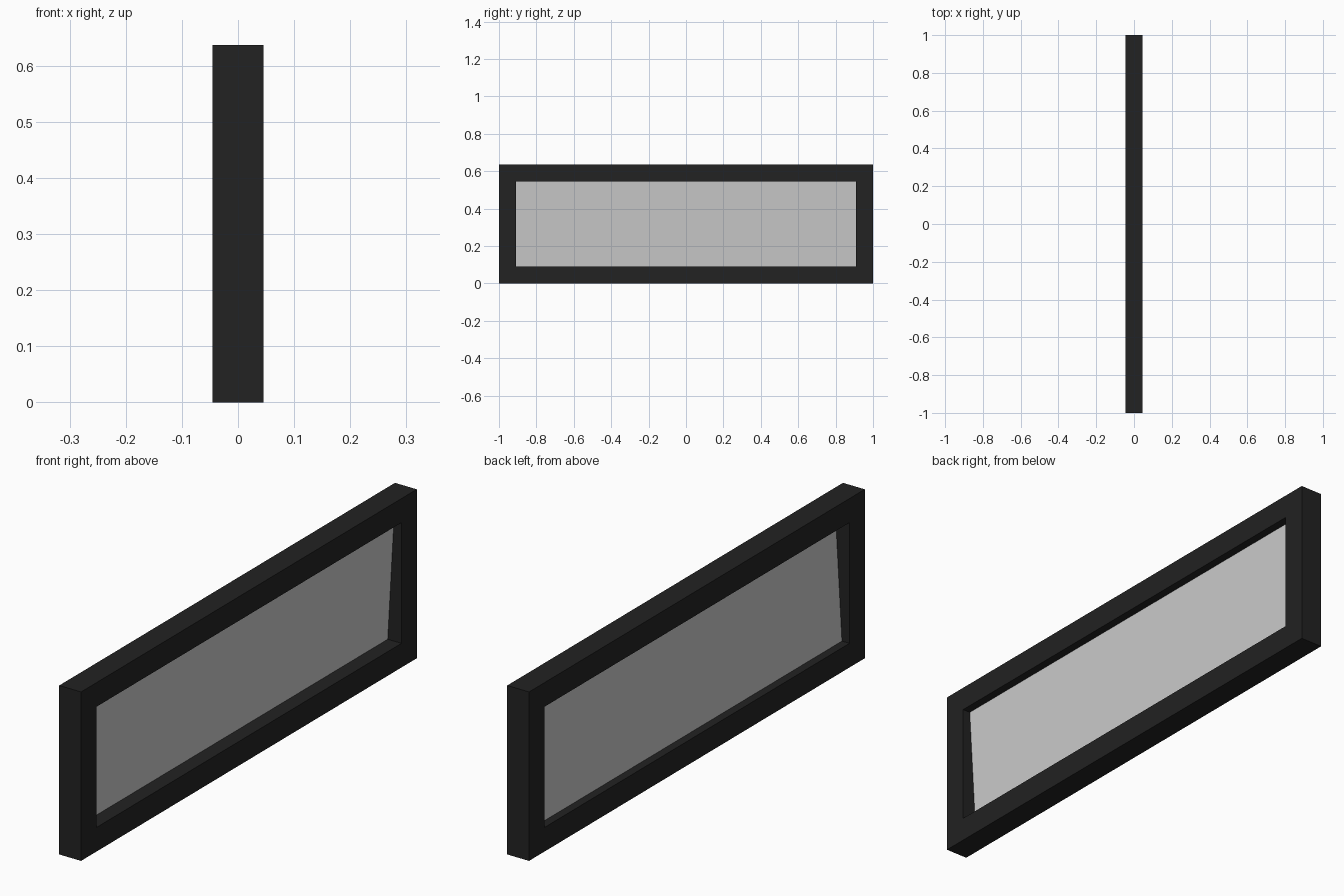
import bpy, bmesh

if "Cube" in bpy.data.objects:
    bpy.data.objects.remove(bpy.data.objects["Cube"])

HALF_T, HALF_L, HEIGHT, BORDER = 0.0455, 1.0, 0.637, 0.091
TILT = 0.013  # panel leans to +x at the top, -x at the bottom


def new_object(name, bm):
    mesh = bpy.data.meshes.new(name)
    bm.to_mesh(mesh)
    bm.free()
    obj = bpy.data.objects.new(name, mesh)
    bpy.context.collection.objects.link(obj)
    return obj


def rectangle(bm, x, inset):
    y, z0, z1 = HALF_L - inset, inset, HEIGHT - inset
    return [bm.verts.new((x, *p)) for p in ((-y, z0), (y, z0), (y, z1), (-y, z1))]


# Frame: mitred rectangular ring, four loops joined round the cross-section
bm = bmesh.new()
loops = [rectangle(bm, x, i) for x, i in
         ((HALF_T, 0), (HALF_T, BORDER), (-HALF_T, BORDER), (-HALF_T, 0))]
for k in range(4):
    a, b = loops[k], loops[(k + 1) % 4]
    for i in range(4):
        j = (i + 1) % 4
        bm.faces.new((a[i], a[j], b[j], b[i]))
bmesh.ops.recalc_face_normals(bm, faces=bm.faces)
frame = new_object("frame", bm)
black = bpy.data.materials.new("black")
black.diffuse_color = (0.016, 0.016, 0.016, 1)
black.use_nodes = True
black.node_tree.nodes["Principled BSDF"].inputs["Base Color"].default_value = black.diffuse_color
frame.data.materials.append(black)

# Panel: thin sheet filling the opening, slightly tilted
bm = bmesh.new()
verts = rectangle(bm, 0, BORDER)
for v in verts:
    v.co.x = TILT if v.co.z > HEIGHT / 2 else -TILT
bm.faces.new(verts)
panel = new_object("tilted_panel", bm)
sheet = panel.modifiers.new("thickness", 'SOLIDIFY')
sheet.thickness = 0.002
sheet.offset = 0
